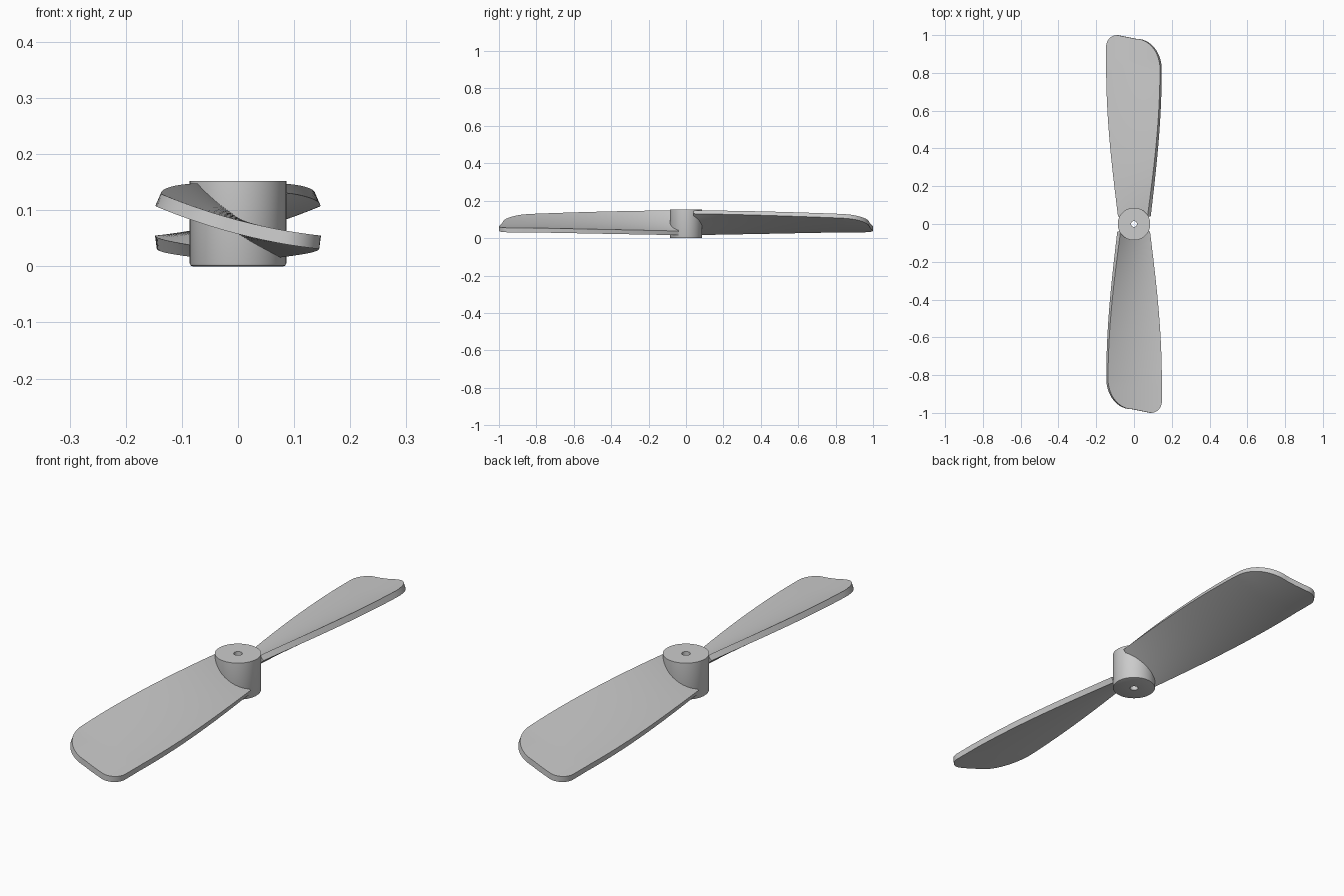
import bpy, bmesh
from math import sin, cos, pi, sqrt, radians

if "Cube" in bpy.data.objects:
    bpy.data.objects.remove(bpy.data.objects["Cube"])

GREY = (0.6, 0.6, 0.6, 1.0)
mat = bpy.data.materials.new("light grey")
mat.use_nodes = True
mat.diffuse_color = GREY
mat.node_tree.nodes["Principled BSDF"].inputs["Base Color"].default_value = GREY


def make_object(name, bm):
    bmesh.ops.recalc_face_normals(bm, faces=bm.faces)
    mesh = bpy.data.meshes.new(name)
    bm.to_mesh(mesh)
    bm.free()
    obj = bpy.data.objects.new(name, mesh)
    bpy.context.collection.objects.link(obj)
    mesh.materials.append(mat)
    bpy.ops.object.select_all(action="DESELECT")
    obj.select_set(True)
    bpy.context.view_layer.objects.active = obj
    return obj


# Hub: lathed ring with a through hole and a softened lower rim
def build_hub(radius=0.086, bore=0.016, height=0.152, soft=0.005, sides=96):
    profile = [(bore, 0), (radius - soft, 0), (radius - soft * 0.3, soft * 0.3),
               (radius, soft), (radius, height), (bore, height)]
    bm = bmesh.new()
    rings = [[bm.verts.new((r * cos(2 * pi * i / sides), r * sin(2 * pi * i / sides), z))
              for i in range(sides)] for r, z in profile]
    for k, ring in enumerate(rings):
        nxt = rings[(k + 1) % len(rings)]
        for i in range(sides):
            j = (i + 1) % sides
            bm.faces.new((ring[i], ring[j], nxt[j], nxt[i]))
    make_object("hub", bm)
    bpy.ops.object.shade_smooth_by_angle(angle=radians(30))


# Reach of the blade at chord position u: broad round high corner, tight low corner
def tip_reach(u):
    reach = 0.98 + 0.02 * min(1, max(0, (u - 0.45) / 0.35))
    if u < 0.45:
        reach -= 0.16 * (1 - sqrt(1 - (1 - u / 0.45) ** 2))
    if u > 0.8:
        reach -= 0.06 * (1 - sqrt(max(0, 1 - ((u - 0.8) / 0.2) ** 2)))
    return reach


# Twisted, cambered mid surface of the blade
def blade_point(u, r):
    t = min(1, (r - 0.04) / 0.8)
    half = 0.08 + 0.066 * sin(t * pi / 2)
    left = -half + 0.004 * t
    high = 0.139 - 0.021 * t ** 1.5
    low = 0.027 + 0.016 * t
    x = left + (half - left) * u
    z = high + (low - high) * u - 0.044 * u * (1 - u)
    return x, -r, z


def build_blade(name, turn, across=40, along=32, root=0.04):
    bm = bmesh.new()
    rows = []
    for i in range(across + 1):
        u = (1 - cos(pi * i / across)) / 2
        reach = tip_reach(u)
        rows.append([bm.verts.new(blade_point(u, root + (reach - root) * k / along))
                     for k in range(along + 1)])
    for a, b in zip(rows, rows[1:]):
        for k in range(along):
            bm.faces.new((a[k], a[k + 1], b[k + 1], b[k]))
    obj = make_object(name, bm)
    solid = obj.modifiers.new("thickness", "SOLIDIFY")
    solid.thickness = 0.024
    solid.offset = 0
    bpy.ops.object.modifier_apply(modifier=solid.name)
    bpy.ops.object.shade_smooth_by_angle(angle=radians(35))
    obj.rotation_euler.z = turn


build_hub()
build_blade("front_blade", 0)
build_blade("back_blade", pi)
